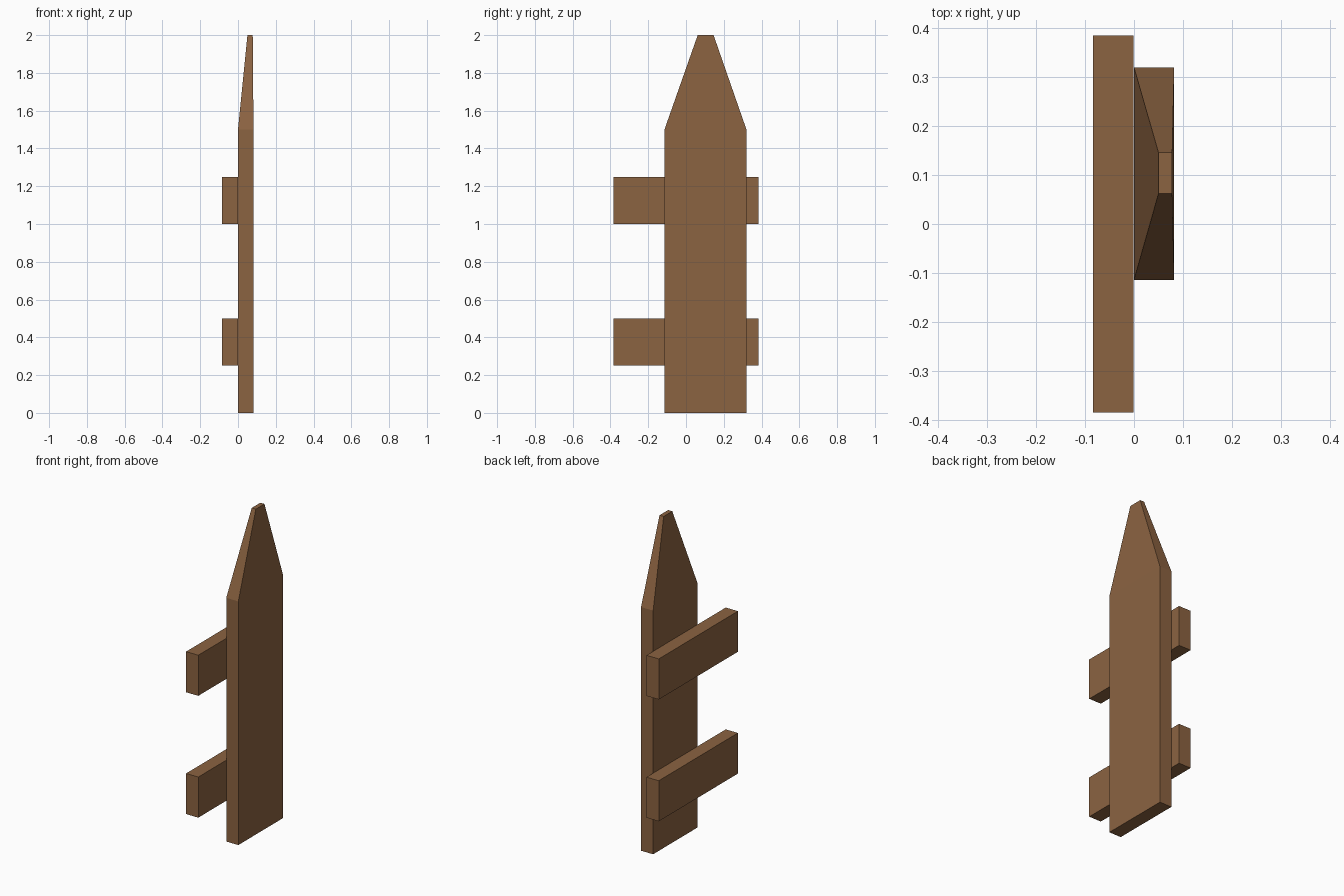
import bpy
import bmesh

if "Cube" in bpy.data.objects:
    bpy.data.objects.remove(bpy.data.objects["Cube"])

wood = bpy.data.materials.new("brown_wood")
wood.diffuse_color = (0.26, 0.125, 0.053, 1)
wood.use_nodes = True
wood.node_tree.nodes["Principled BSDF"].inputs["Base Color"].default_value = wood.diffuse_color


def loft(name, sections):
    """Solid through stacked rectangles (x0, x1, y0, y1, z)."""
    bm = bmesh.new()
    rings = []
    for x0, x1, y0, y1, z in sections:
        corners = ((x0, y0), (x1, y0), (x1, y1), (x0, y1))
        rings.append([bm.verts.new((x, y, z)) for x, y in corners])
    bm.faces.new(rings[0][::-1])
    bm.faces.new(rings[-1])
    for low, high in zip(rings, rings[1:]):
        for i in range(4):
            j = (i + 1) % 4
            bm.faces.new((low[i], low[j], high[j], high[i]))
    bmesh.ops.recalc_face_normals(bm, faces=bm.faces)
    mesh = bpy.data.meshes.new(name)
    bm.to_mesh(mesh)
    bm.free()
    mesh.materials.append(wood)
    obj = bpy.data.objects.new(name, mesh)
    bpy.context.collection.objects.link(obj)
    return obj


# Upright picket with a tapered tip
loft("picket", [
    (0.0, 0.082, -0.114, 0.32, 0.0),
    (0.0, 0.082, -0.114, 0.32, 1.5),
    (0.05, 0.078, 0.062, 0.146, 2.0),
])

# Two horizontal rails behind the picket
for name, z in (("lower_rail", 0.25), ("upper_rail", 1.0)):
    loft(name, [(-0.084, -0.001, -0.385, 0.385, h) for h in (z, z + 0.25)])
